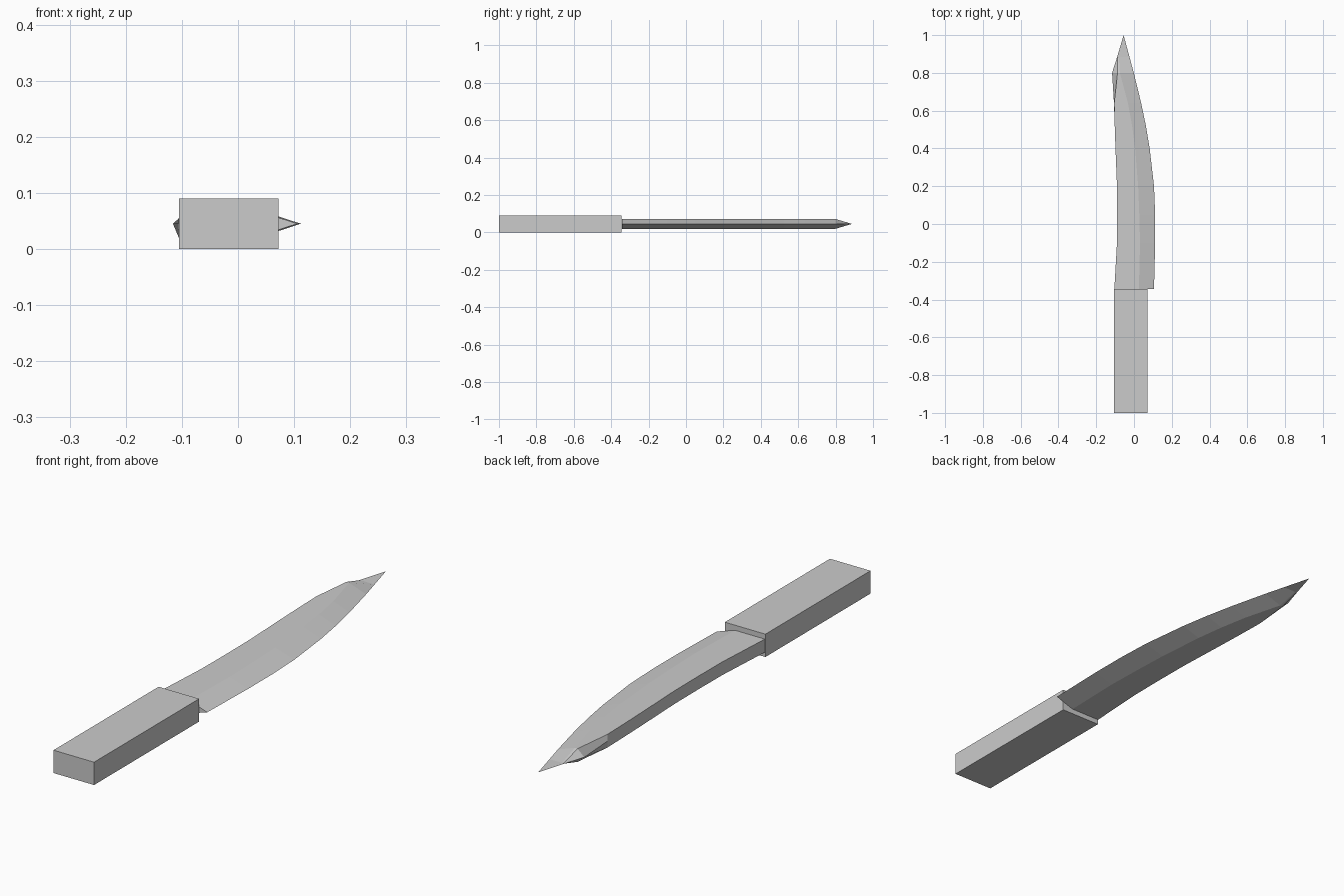
import bpy
import bmesh

if "Cube" in bpy.data.objects:
    bpy.data.objects.remove(bpy.data.objects["Cube"])

grey = bpy.data.materials.new("plain grey")
grey.diffuse_color = (0.6, 0.6, 0.6, 1)
grey.use_nodes = True
grey.node_tree.nodes["Principled BSDF"].inputs["Base Color"].default_value = grey.diffuse_color
MID = 0.045  # height of the cutting plane


def finish(bm, name):
    bmesh.ops.recalc_face_normals(bm, faces=bm.faces)
    mesh = bpy.data.meshes.new(name)
    bm.to_mesh(mesh)
    bm.free()
    mesh.materials.append(grey)
    obj = bpy.data.objects.new(name, mesh)
    bpy.context.collection.objects.link(obj)
    return obj


# Handle: plain rectangular block
bm = bmesh.new()
bmesh.ops.create_cube(bm, size=1)
for v in bm.verts:
    v.co.x = -0.0165 + v.co.x * 0.177
    v.co.y = -0.6725 + v.co.y * 0.655
    v.co.z = MID + v.co.z * 0.09
finish(bm, "handle")

# Blade: six-sided sections (y, back edge x, spine x, ridge x, cutting edge x, half thickness)
stations = [
    (-0.343, -0.104, -0.104, 0.026, 0.106, 0.026),
    (-0.10, -0.090, -0.090, 0.032, 0.112, 0.026),
    (0.05, -0.089, -0.089, 0.028, 0.112, 0.026),
    (0.20, -0.090, -0.090, 0.022, 0.106, 0.026),
    (0.40, -0.098, -0.098, 0.006, 0.083, 0.026),
    (0.52, -0.102, -0.102, -0.010, 0.063, 0.026),
    (0.64, -0.106, -0.105, -0.032, 0.038, 0.026),
    (0.80, -0.116, -0.087, -0.075, -0.001, 0.026),
    (0.885, -0.089, -0.086, -0.080, -0.024, 0.0006),
]
bm = bmesh.new()
rings = []
for y, back, spine, ridge, edge, h in stations:
    section = [(back, 0), (spine, h), (ridge, h), (edge, 0), (ridge, -h), (spine, -h)]
    rings.append([bm.verts.new((x, y, MID + z)) for x, z in section])
for a, b in zip(rings, rings[1:]):
    for i in range(6):
        j = (i + 1) % 6
        bm.faces.new((a[i], a[j], b[j], b[i]))
bm.faces.new(rings[0])
# Thin point at the end of the blade
tip = bm.verts.new((-0.055, 1.0, MID))
for i in range(6):
    bm.faces.new((rings[-1][i], rings[-1][(i + 1) % 6], tip))
finish(bm, "blade")
